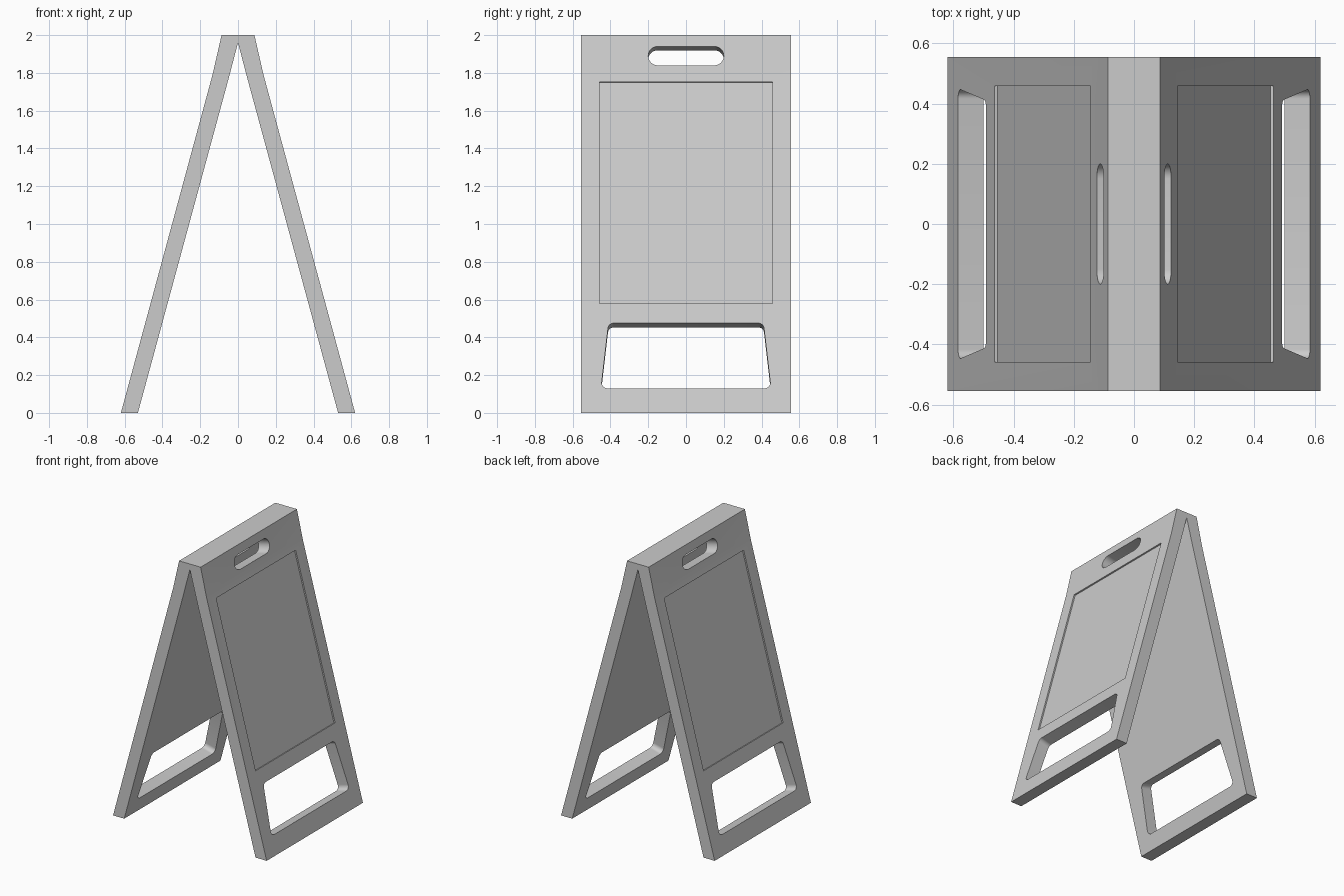
import bpy, bmesh, math
from mathutils import Vector

if "Cube" in bpy.data.objects:
    bpy.data.objects.remove(bpy.data.objects["Cube"])

HALF_W = 0.555
KX, KZ = 0.135, 1.79           # slight bend near the top of each leaf
LOW = (0.62, (0.62 - KX) / KZ)  # outer face line: x = a - b * z
B_UP = (KX - 0.087) / (2 - KZ)
UP = (0.087 + 2 * B_UP, B_UP)


def loft(name, ring_a, ring_b):
    """Closed prism between two matching outlines."""
    bm = bmesh.new()
    a = [bm.verts.new(p) for p in ring_a]
    b = [bm.verts.new(p) for p in ring_b]
    n = len(a)
    bm.faces.new(a)
    bm.faces.new(b[::-1])
    for i in range(n):
        j = (i + 1) % n
        bm.faces.new((a[j], a[i], b[i], b[j]))
    bmesh.ops.recalc_face_normals(bm, faces=bm.faces)
    me = bpy.data.meshes.new(name)
    bm.to_mesh(me)
    bm.free()
    ob = bpy.data.objects.new(name, me)
    bpy.context.collection.objects.link(ob)
    return ob


def rounded(corners, r, steps=8):
    """Outline with filleted corners."""
    pts = [Vector(c) for c in corners]
    if r == 0:
        return pts
    out = []
    for i, p in enumerate(pts):
        u = (pts[i - 1] - p).normalized()
        v = (pts[(i + 1) % len(pts)] - p).normalized()
        half = u.angle(v) / 2
        c = p + (u + v).normalized() * r / math.sin(half)
        s = p + u * r / math.tan(half) - c
        e = p + v * r / math.tan(half) - c
        total = s.angle(e)
        for k in range(steps + 1):
            t = k / steps
            out.append(c + (s * math.sin((1 - t) * total)
                            + e * math.sin(t * total)) / math.sin(total))
    return out


def cutter(name, side, outline, line, depth):
    """Prism running square to a leaf's outer face."""
    a, b = line
    n = Vector((side, 0, b)).normalized()
    face = [Vector((side * (a - b * z), y, z)) for y, z in outline]
    return loft(name, [p + n * 0.04 for p in face], [p - n * depth for p in face])


# folded board: both leaves and the flat top as one profile
right = [(0.62, 0), (KX, KZ), (0.087, 2)]
inner = [(0.53, 0), (0.047, 1.78), (0, 1.96)]
profile = ([(-x, z) for x, z in right] + right[::-1] + inner
           + [(-x, z) for x, z in inner[1::-1]])
board = loft("sign_board", [(x, -HALF_W, z) for x, z in profile],
             [(x, HALF_W, z) for x, z in profile])

# handle slot, poster recess and foot opening in each leaf
handle = rounded([(-0.2, 1.84), (0.2, 1.84), (0.2, 1.94), (-0.2, 1.94)], 0.0495)
recess = rounded([(-0.458, 0.578), (0.458, 0.578), (0.458, 1.753), (-0.458, 1.753)], 0)
foot = rounded([(-0.45, 0.13), (0.45, 0.13), (0.41, 0.475), (-0.41, 0.475)], 0.03)
cutters = []
for side in (1, -1):
    cutters += [cutter("handle_cutter", side, handle, UP, 0.1),
                cutter("recess_cutter", side, recess, LOW, 0.01),
                cutter("foot_cutter", side, foot, LOW, 0.13)]

bpy.context.view_layer.objects.active = board
board.select_set(True)
for c in cutters:
    c.hide_render = True
    m = board.modifiers.new("cut", 'BOOLEAN')
    m.operation = 'DIFFERENCE'
    m.solver = 'EXACT'
    m.object = c
    bpy.ops.object.modifier_apply(modifier=m.name)
for c in cutters:
    bpy.data.objects.remove(c)
bpy.ops.object.shade_smooth_by_angle(angle=math.radians(30))
